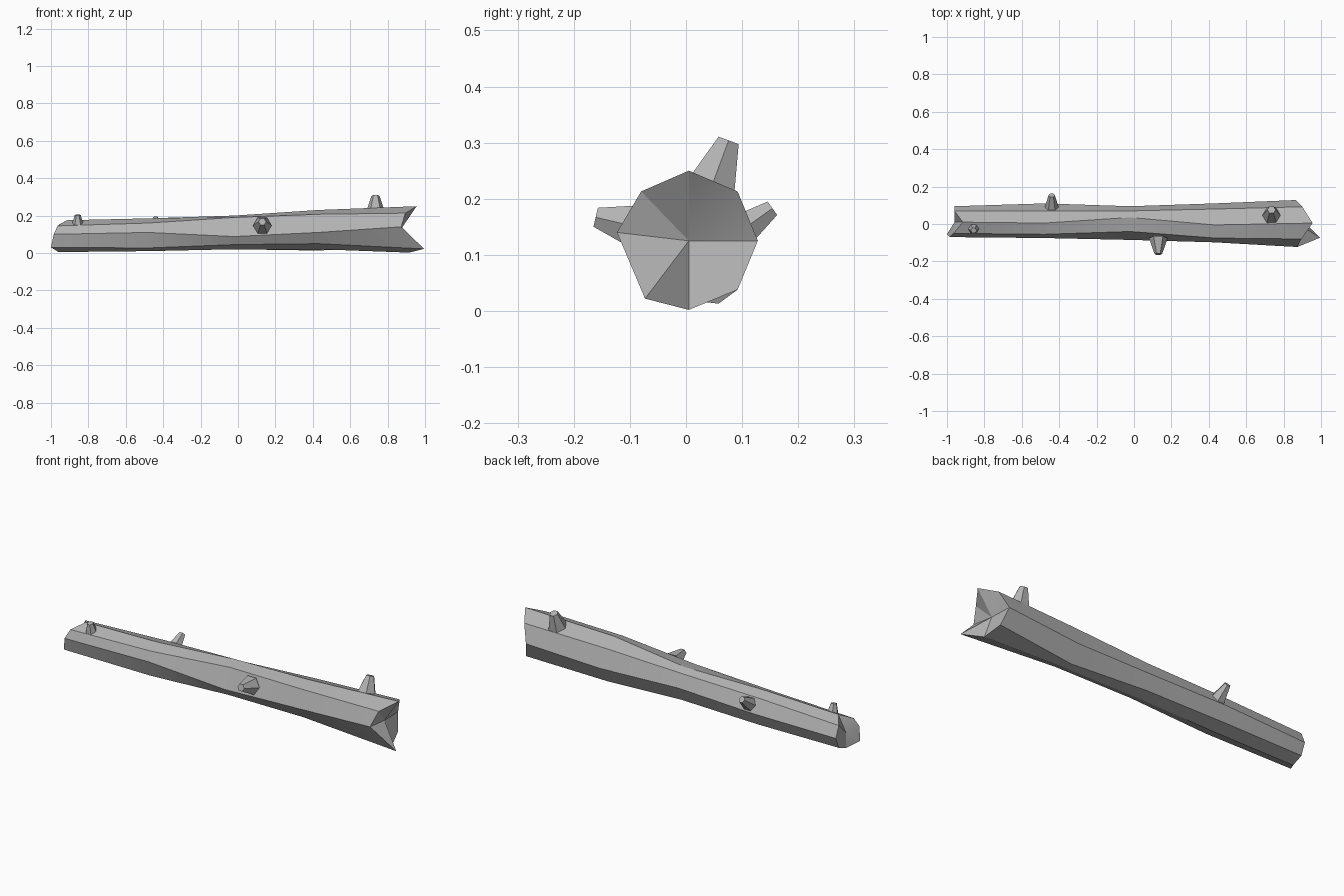
import bpy
import bmesh
import math
from mathutils import Vector

default = bpy.data.objects.get("Cube")
if default:
    bpy.data.objects.remove(default, do_unlink=True)

# One grey material for the whole log
bark = bpy.data.materials.new("weathered grey")
bark.use_nodes = True
colour = (0.45, 0.45, 0.45, 1)
bark.diffuse_color = colour
bark.node_tree.nodes["Principled BSDF"].inputs["Base Color"].default_value = colour


def finish(bm, name):
    """Turn a bmesh into a named object with sharp creases kept."""
    bmesh.ops.recalc_face_normals(bm, faces=bm.faces)
    mesh = bpy.data.meshes.new(name)
    bm.to_mesh(mesh)
    bm.free()
    mesh.materials.append(bark)
    obj = bpy.data.objects.new(name, mesh)
    bpy.context.collection.objects.link(obj)
    bpy.ops.object.select_all(action="DESELECT")
    obj.select_set(True)
    bpy.context.view_layer.objects.active = obj
    bpy.ops.object.shade_smooth_by_angle(angle=math.radians(20))
    return obj


def make_trunk(rings, hubs):
    """Skin eight-sided rings, closing each end with a fan to its hub."""
    bm = bmesh.new()
    loops = []
    for xs, section in rings:
        loops.append([bm.verts.new((x, y, z)) for x, (y, z) in zip(xs, section)])
    for a, b in zip(loops, loops[1:]):
        for i in range(len(a)):
            j = (i + 1) % len(a)
            bm.faces.new((a[i], a[j], b[j], b[i]))
    for loop, hub in zip((loops[0], loops[-1]), hubs):
        centre = bm.verts.new(hub)
        for i in range(len(loop)):
            bm.faces.new((loop[i], loop[(i + 1) % len(loop)], centre))
    return finish(bm, "log_trunk")


def make_stub(name, base, tip, base_radius, tip_radius):
    """Six-sided tapered branch stub running from base to tip."""
    base, tip = Vector(base), Vector(tip)
    axis = tip - base
    bm = bmesh.new()
    bmesh.ops.create_cone(bm, cap_ends=True, segments=6, radius1=base_radius,
                          radius2=tip_radius, depth=axis.length)
    # Keep one pair of corners pointing along the log
    side = Vector((1, 0, 0))
    up = axis.normalized()
    across = up.cross(side)
    middle = (base + tip) / 2
    for v in bm.verts:
        x, y, z = v.co
        v.co = middle + side * y + across * x + up * z
    return finish(bm, name)


# Cross-sections (y, z), each starting at the top and running to the front
thin_end = [(.01, .175), (-.05, .145), (-.07, .1), (-.055, .03),
            (.01, .005), (.07, .03), (.095, .09), (.07, .15)]
lower = [(.005, .185), (-.055, .16), (-.075, .11), (-.055, .027),
         (.005, .01), (.075, .03), (.11, .1), (.07, .17)]
middle = [(.035, .2), (-.04, .19), (-.085, .088), (-.05, .045),
          (.005, .02), (.065, .035), (.095, .11), (.07, .18)]
upper = [(-.005, .23), (-.075, .207), (-.098, .11), (-.06, .05),
         (0, .02), (.058, .013), (.11, .1), (.08, .2)]
thick_end = [(.005, .25), (-.08, .213), (-.123, .14), (-.073, .022),
             (.005, .002), (.092, .038), (.128, .125), (.092, .213)]

# Ragged broken ends
thin_x = [-.915, -.965, -.985, -1, -.96, -.96, -.96, -.96]
thick_x = [.955, .895, .873, .995, .915, .89, .865, .9]

make_trunk(
    [(thin_x, thin_end), ([-.48] * 8, lower), ([-.02] * 8, middle),
     ([.43] * 8, upper), (thick_x, thick_end)],
    [(-.96, .01, .09), (.87, .005, .125)])

# Broken branch stubs
make_stub("top_stub", (.735, .043, .215), (.735, .076, .304), .052, .022)
make_stub("front_stub", (.13, -.075, .147), (.13, -.161, .167), .05, .02)
make_stub("back_stub", (-.44, .08, .13), (-.44, .154, .183), .04, .017)
make_stub("small_stub", (-.857, -.02, .135), (-.857, -.035, .203), .036, .016)
